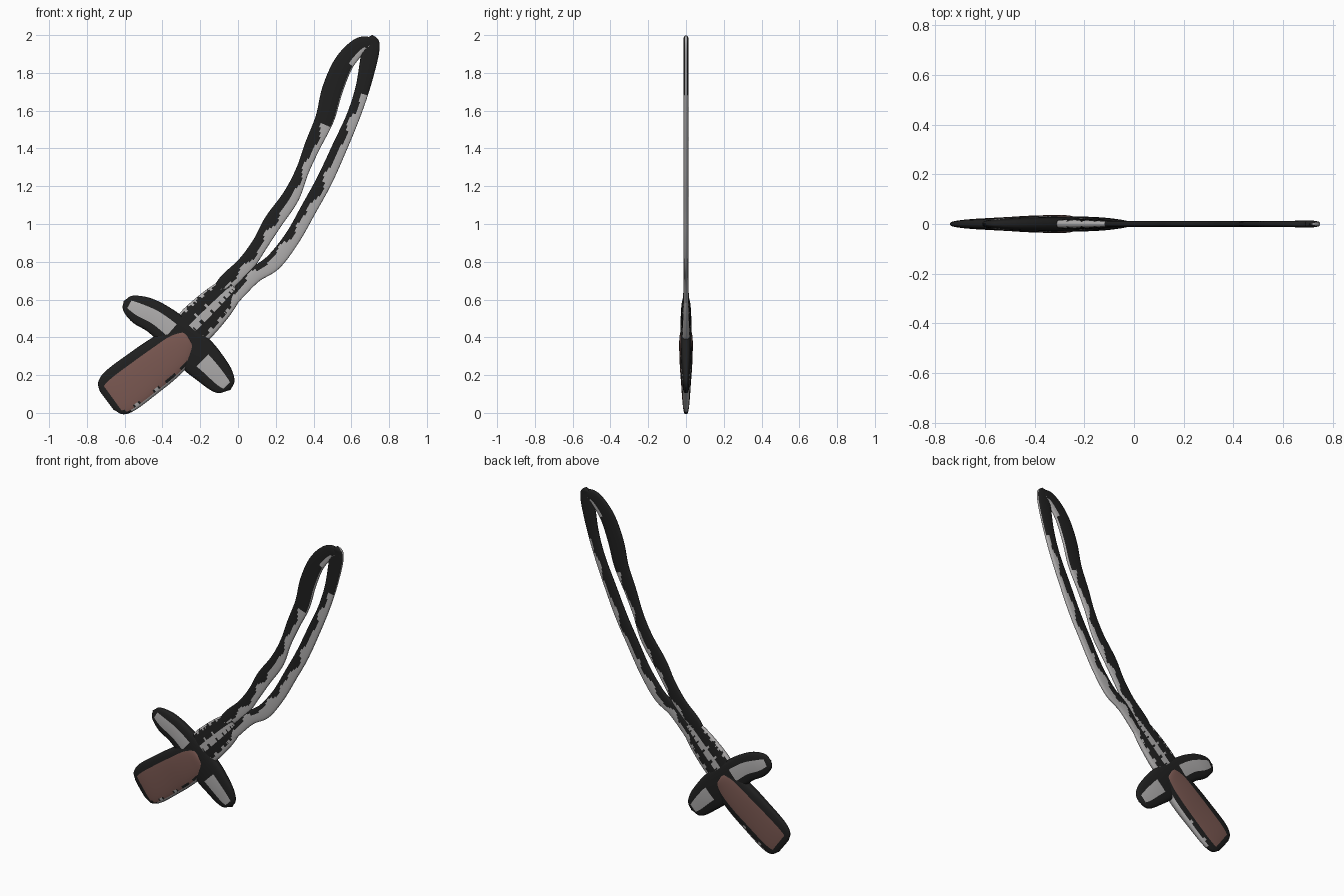
import bpy
import bmesh
import math
from mathutils import Vector

default_cube = bpy.data.objects.get("Cube")
if default_cube:
    bpy.data.objects.remove(default_cube)


def make_material(name, colour):
    material = bpy.data.materials.new(name)
    material.use_nodes = True
    material.diffuse_color = (*colour, 1)
    shader = material.node_tree.nodes["Principled BSDF"]
    shader.inputs["Base Color"].default_value = (*colour, 1)
    shader.inputs["Roughness"].default_value = 0.8
    return material


MATERIALS = [
    make_material("black", (0.014, 0.014, 0.014)),
    make_material("steel grey", (0.43, 0.42, 0.42)),
    make_material("leather brown", (0.2, 0.1, 0.085)),
]
BLACK, GREY, BROWN = range(3)


def smooth_path(points, samples):
    """Catmull-Rom curve through rows of x, z, half width, half thickness."""
    rows = [Vector(p) for p in points]
    rows = [rows[0] * 2 - rows[1]] + rows + [rows[-1] * 2 - rows[-2]]
    result = []
    for i in range(samples + 1):
        position = i / samples * (len(points) - 1)
        k = min(int(position), len(points) - 2)
        t = position - k
        a, b, c, d = rows[k:k + 4]
        result.append(b + (c - a) * (t / 2)
                      + (a * 2 - b * 5 + c * 4 - d) * (t * t / 2)
                      + (b * 3 - a - c * 3 + d) * (t ** 3 / 2))
    return result


def flat_strip(name, points, colour_rule, samples=90, sides=28):
    """Sweep a flattened rounded section; colour faces by place and side."""
    path = smooth_path(points, samples)
    bm = bmesh.new()
    rings = []
    for i, row in enumerate(path):
        x, z, width, thick = row
        step = path[min(i + 1, samples)] - path[max(i - 1, 0)]
        across = Vector((-step[1], 0, step[0])).normalized()
        ring = []
        for j in range(sides):
            angle = math.tau * j / sides
            rise = math.copysign(math.sqrt(abs(math.sin(angle))), math.sin(angle))
            if j in (0, sides // 2):
                rise = 0
            place = Vector((x, -rise * max(thick, 0.002), z))
            ring.append(bm.verts.new(place + across * max(width, 0.004) * math.cos(angle)))
        rings.append(ring)
    for i in range(samples):
        for j in range(sides):
            k = (j + 1) % sides
            face = bm.faces.new((rings[i][j], rings[i][k], rings[i + 1][k], rings[i + 1][j]))
            angle = math.tau * (j + 0.5) / sides
            face.material_index = colour_rule((i + 0.5) / samples, math.cos(angle), math.sin(angle) > 0)
    bm.faces.new(rings[0])
    bm.faces.new(rings[-1])
    bmesh.ops.recalc_face_normals(bm, faces=bm.faces)
    mesh = bpy.data.meshes.new(name)
    bm.to_mesh(mesh)
    bm.free()
    for material in MATERIALS:
        mesh.materials.append(material)
    obj = bpy.data.objects.new(name, mesh)
    bpy.context.collection.objects.link(obj)
    for polygon in mesh.polygons:
        polygon.use_smooth = True
    return obj


def ragged(s):
    return 0.25 * math.sin(s * 55) + 0.15 * math.sin(s * 97)


# Colour rules: s runs along the part, u across it (+1 is the left edge)
def back_edge_colour(s, u, front):
    if 0.78 < s < 0.92:
        return GREY if u < -0.45 + ragged(s) * 0.5 else BLACK
    if s > 0.6:
        return GREY if u < -0.85 else BLACK
    return BLACK if u > (-0.15 if front else -0.5) + ragged(s) else GREY


def cutting_edge_colour(s, u, front):
    if u < -0.95:
        return GREY
    if s > 0.68:
        return BLACK
    limit = 0.4 if s < 0.35 else 0.0
    return BLACK if u > limit - (0 if front else 0.3) + ragged(s) else GREY


def base_colour(s, u, front):
    u += ragged(s) * 0.25
    if -0.15 < u < 0.25 or u > 0.88 or u < -0.72:
        return GREY
    return BLACK


def guard_colour(s, u, front):
    on_arm = 0.13 < s < 0.42 or 0.6 < s < 0.87
    return GREY if on_arm and abs(u + ragged(s) * 0.2) < 0.42 else BLACK


def grip_colour(s, u, front):
    u += ragged(s) * 0.12
    if u < -0.88 and s > 0.25:
        return GREY
    low, high = (-0.85, 0.62) if front else (-0.6, 0.6)
    return BROWN if s > 0.17 and low < u < high else BLACK


# Two narrow blade strips with a long opening between them
T = 0.013
flat_strip("blade_back_strip", [
    (-0.12, 0.62, 0.03, T), (-0.06, 0.69, 0.045, T), (0.04, 0.785, 0.045, T),
    (0.12, 0.9, 0.042, T), (0.185, 1.01, 0.048, T), (0.28, 1.145, 0.045, T),
    (0.34, 1.28, 0.035, T), (0.395, 1.415, 0.042, T), (0.46, 1.56, 0.05, T),
    (0.5, 1.71, 0.055, T), (0.56, 1.85, 0.052, T), (0.64, 1.94, 0.045, T),
    (0.7, 1.96, 0.03, T), (0.72, 1.96, 0, 0)], back_edge_colour)
flat_strip("blade_cutting_strip", [
    (-0.06, 0.56, 0.03, T), (0.01, 0.645, 0.035, T), (0.09, 0.73, 0.04, T),
    (0.19, 0.8, 0.045, T), (0.29, 0.93, 0.042, T), (0.375, 1.08, 0.042, T),
    (0.46, 1.235, 0.042, T), (0.54, 1.41, 0.04, T), (0.61, 1.57, 0.036, T),
    (0.66, 1.72, 0.038, T), (0.695, 1.88, 0.046, T), (0.708, 1.955, 0.042, T),
    (0.71, 1.985, 0.025, T), (0.71, 2.0, 0, 0)], cutting_edge_colour)

# Solid blade root
flat_strip("blade_root", [
    (-0.28, 0.41, 0.09, 0.024), (-0.22, 0.47, 0.105, 0.022), (-0.12, 0.57, 0.095, 0.018),
    (-0.05, 0.64, 0.075, T), (-0.02, 0.665, 0.05, T)], base_colour)

# Crossguard
flat_strip("crossguard", [
    (-0.605, 0.592, 0, 0), (-0.585, 0.58, 0.045, 0.014), (-0.52, 0.545, 0.077, 0.024),
    (-0.43, 0.5, 0.085, 0.028), (-0.33, 0.42, 0.095, 0.03), (-0.22, 0.31, 0.105, 0.03),
    (-0.15, 0.24, 0.095, 0.027), (-0.09, 0.175, 0.078, 0.02),
    (-0.055, 0.14, 0.05, 0.014), (-0.04, 0.122, 0, 0)], guard_colour)

# Grip
flat_strip("grip", [
    (-0.695, 0.065, 0.06, 0.006), (-0.675, 0.08, 0.108, 0.014), (-0.62, 0.12, 0.13, 0.021),
    (-0.5, 0.21, 0.13, 0.028), (-0.4, 0.285, 0.125, 0.034), (-0.32, 0.35, 0.11, 0.036),
    (-0.27, 0.39, 0.07, 0.034), (-0.255, 0.4, 0.03, 0.02)], grip_colour)
